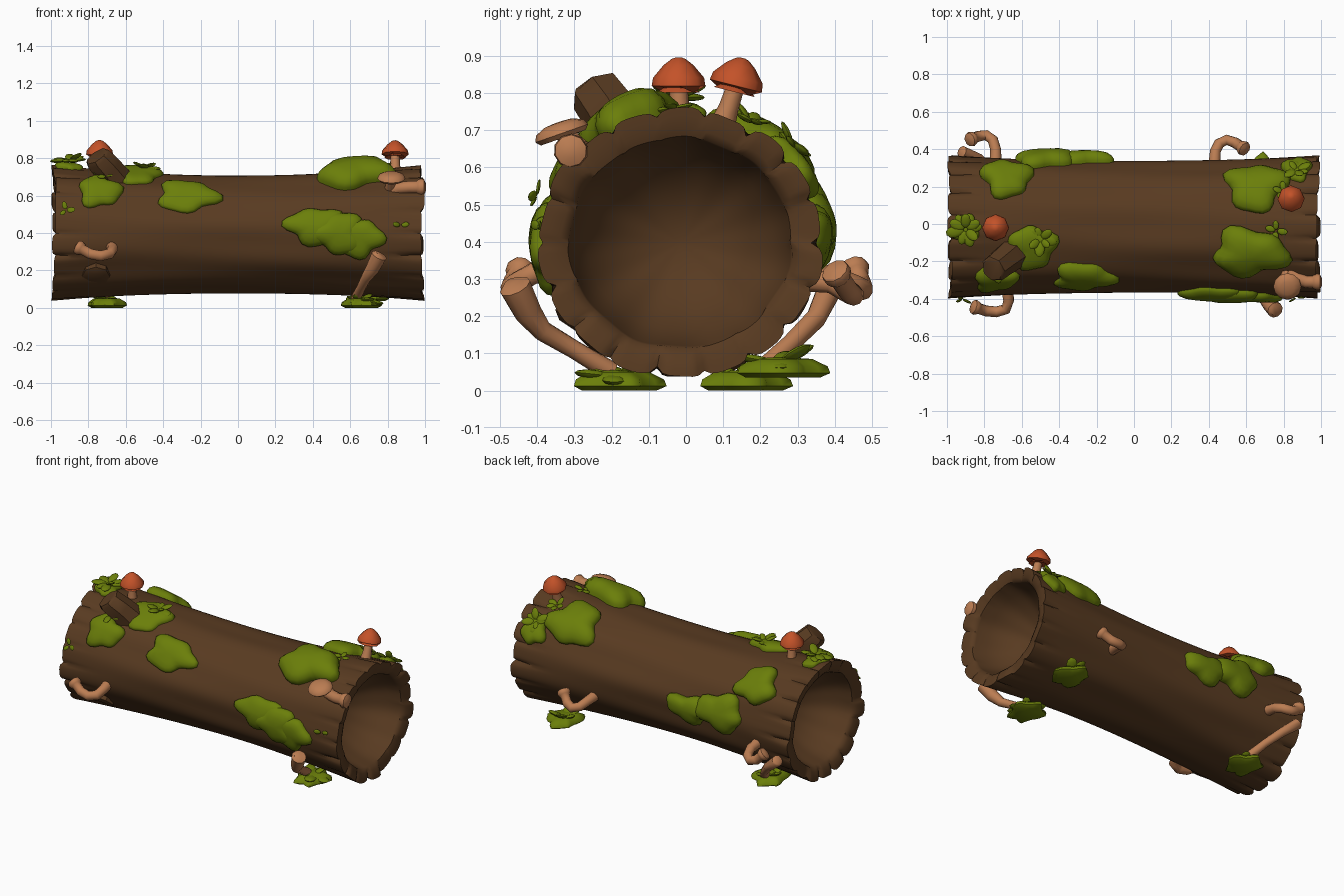
import bpy, bmesh, math, random
from math import sin, cos, pi, radians
from mathutils import Vector, Quaternion

if "Cube" in bpy.data.objects:
    bpy.data.objects.remove(bpy.data.objects["Cube"], do_unlink=True)


def material(name, rgb):
    m = bpy.data.materials.new(name)
    m.use_nodes = True
    m.diffuse_color = (*rgb, 1)
    bsdf = m.node_tree.nodes["Principled BSDF"]
    bsdf.inputs["Base Color"].default_value = (*rgb, 1)
    bsdf.inputs["Roughness"].default_value = 0.9
    return m


BARK = material("bark brown", (0.098, 0.043, 0.015))
MOSS = material("moss green", (0.147, 0.212, 0.003))
RED = material("cap red", (0.55, 0.085, 0.022))
TAN = material("fungus tan", (0.5, 0.205, 0.085))


def skin(bm, rings):
    """Join closed rings of points into a capped surface."""
    loops = [[bm.verts.new(p) for p in ring] for ring in rings]
    for a, b in zip(loops, loops[1:]):
        n = len(a)
        for i in range(n):
            j = (i + 1) % n
            bm.faces.new((a[i], a[j], b[j], b[i]))
    bm.faces.new(loops[0][::-1])
    bm.faces.new(loops[-1])


def finish(name, bm, mat, angle=50):
    bmesh.ops.recalc_face_normals(bm, faces=bm.faces)
    mesh = bpy.data.meshes.new(name)
    bm.to_mesh(mesh)
    bm.free()
    mesh.materials.append(mat)
    ob = bpy.data.objects.new(name, mesh)
    bpy.context.collection.objects.link(ob)
    bpy.ops.object.select_all(action="DESELECT")
    ob.select_set(True)
    bpy.context.view_layer.objects.active = ob
    bpy.ops.object.shade_smooth_by_angle(angle=radians(angle))


def loft(name, pts, radii, mat, sides=10, angle=50):
    """Round tube through points with a radius at each one."""
    pts = [Vector(p) for p in pts]
    bm, rings = bmesh.new(), []
    old, q = Vector((0, 0, 1)), Quaternion()
    for i, (p, r) in enumerate(zip(pts, radii)):
        t = (pts[min(i + 1, len(pts) - 1)] - pts[max(i - 1, 0)]).normalized()
        q = old.rotation_difference(t) @ q
        old = t
        rings.append([p + q @ Vector((r * cos(2 * pi * k / sides), r * sin(2 * pi * k / sides), 0))
                      for k in range(sides)])
    skin(bm, rings)
    finish(name, bm, mat, angle)


# Log body: waisted trunk with grooved, ragged, hollowed ends
random.seed(4)
LOBES = 18
ragged = {s: [random.uniform(0, 0.03) for _ in range(LOBES)] for s in (-1, 1)}
cracks = [random.uniform(0.006, 0.03) for _ in range(LOBES)]


def surface(x, a, lift=0.0, scale=1.0):
    ry, rz = 0.349 + 0.034 * x * x, 0.314 + 0.049 * x * x
    grain = 0.003 * sin(7 * a + 3 * x) + 0.003 * sin(11 * a - 2 * x)
    return Vector((x, -0.015 + ((ry + grain) * scale + lift) * cos(a),
                   0.397 + ((rz + grain) * scale + lift) * sin(a)))


def log_ring(x, scale, rough):
    ring, n = [], LOBES * 8
    side = 1 if x > 0 else -1
    for k in range(n):
        a = 2 * pi * k / n
        groove = (1 - abs(sin(a * LOBES / 2))) ** 3
        edge = max(0, (abs(x) - 0.68) / 0.32) ** 2 * rough
        shift = (ragged[side][k * LOBES // n] * (1 - groove) + 0.025 * groove) * edge
        crack = cracks[(k + 4) * LOBES // n % LOBES]
        ring.append(surface(x - side * shift, a, -crack * edge * groove, scale))
    return ring


# Bowl-shaped hollow, then the rim: each entry is depth, radius scale and raggedness
bowl = [radians(d) for d in (3, 15, 30, 45, 60, 75)]
hollow = [(0.95 - 0.29 * cos(t), 0.78 * sin(t), 0) for t in bowl]
hollow += [(0.945, 0.78, 0), (0.965, 0.79, 0.2), (0.985, 0.85, 0.7), (0.998, 0.94, 1)]
rings = [log_ring(-x, k, rough) for x, k, rough in hollow]
rings += [log_ring(i / 20 - 1, 1, 1) for i in range(41)]
rings += [log_ring(x, k, rough) for x, k, rough in reversed(hollow)]
bm = bmesh.new()
skin(bm, rings)
finish("hollow_log", bm, BARK)

# Broken branch and low knot
loft("branch_stub", [(-0.65, -0.16, 0.68), (-0.70, -0.20, 0.745), (-0.75, -0.24, 0.80), (-0.757, -0.245, 0.81)],
     [0.088, 0.08, 0.075, 0.064], BARK, 7, 40)
loft("bark_knot", [(-0.76, -0.24, 0.23), (-0.76, -0.295, 0.168), (-0.76, -0.299, 0.162)],
     [0.09, 0.075, 0.05], BARK, 8, 40)


# Moss pads hugging the trunk: x, angle from +y, half length, half width, height
def moss_pad(name, x, deg, lx, lw, h, seed):
    rnd = random.Random(seed)
    p1, p2 = rnd.uniform(0, 6), rnd.uniform(0, 6)
    n, rings = 28, []
    for r, up in [(1, -0.015), (1, 0.25), (0.93, 0.55), (0.75, 0.85), (0.5, 0.97), (0.25, 1), (0.05, 1)]:
        ring = []
        for k in range(n):
            f = 2 * pi * k / n
            out = r * (0.94 + 0.12 * sin(3 * f + p1) + 0.1 * sin(5 * f + p2))
            a = radians(deg) + lw * out * sin(f) / 0.36
            px = max(-0.98, min(0.98, x + lx * out * cos(f)))
            bump = 1 + 0.15 * sin(9 * px + p1) * sin(5 * a + p2)
            ring.append(surface(px, a, h * up * bump if up > 0 else up))
        rings.append(ring)
    bm = bmesh.new()
    skin(bm, rings)
    finish(name, bm, MOSS)


pads = [(-0.74, 139, 0.12, 0.11, 0.04), (-0.27, 141, 0.17, 0.12, 0.04),
        (0.41, 173, 0.16, 0.12, 0.04), (0.54, 180, 0.14, 0.13, 0.05), (0.65, 184, 0.13, 0.12, 0.045),
        (0.62, 112, 0.21, 0.14, 0.085), (0.65, 53, 0.17, 0.16, 0.055), (0.87, 35, 0.08, 0.10, 0.035),
        (-0.54, 108, 0.13, 0.13, 0.04), (-0.68, 45, 0.14, 0.13, 0.055),
        (-0.48, 9, 0.17, 0.13, 0.06), (-0.26, 3, 0.16, 0.1, 0.05), (-0.9, 92, 0.07, 0.08, 0.025)]
for i, pad in enumerate(pads):
    moss_pad("moss_pad_%d" % (i + 1), *pad, i + 3)


# Small leaves fanned around a point on a surface
def leaf_cluster(name, centre, normal, count, size, seed):
    rnd = random.Random(seed)
    base = Vector(normal).to_track_quat("Z", "Y")
    bm = bmesh.new()
    for k in range(count):
        spin = Quaternion((0, 0, 1), 2 * pi * k / count + rnd.uniform(-0.3, 0.3))
        tilt = Quaternion((0, 1, 0), rnd.uniform(-0.5, 0.1))
        s = size * rnd.uniform(0.75, 1.1)
        new = bmesh.ops.create_uvsphere(bm, u_segments=10, v_segments=6, radius=1)["verts"]
        for v in new:
            local = Vector((v.co.x * s * 0.5 + s * 0.6, v.co.y * s * 0.32, v.co.z * s * 0.12))
            v.co = Vector(centre) + base @ (spin @ (tilt @ local))
    finish(name, bm, MOSS)


leaf_spots = [(-0.9, 92, 9, 0.09, 0.035), (-0.50, 100, 7, 0.08, 0.03), (0.87, 42, 7, 0.075, 0.03),
              (0.76, 93, 4, 0.065, 0.02), (0.80, 62, 5, 0.065, 0.03), (-0.74, 125, 5, 0.07, 0.04),
              (0.87, 173, 2, 0.045, 0.01), (-0.92, 161, 3, 0.05, 0.03)]
for i, (x, deg, count, size, lift) in enumerate(leaf_spots):
    a = radians(deg)
    leaf_cluster("leaves_%d" % (i + 1), surface(x, a, lift), (0, cos(a), sin(a)), count, size, i)

# Ground moss clumps under the log
clumps = [(0.66, -0.19, 0.0), (-0.71, 0.15, 0.0), (0.69, 0.25, 0.035)]
for i, (x, y, z) in enumerate(clumps):
    rings = []
    for r, h in [(0.8, 0), (1, 0.012), (0.95, 0.03), (0.65, 0.05), (0.1, 0.055)]:
        rings.append([(x + 0.1 * r * cos(f) * (1 + 0.2 * sin(3 * f + i)),
                       y + 0.115 * r * sin(f) * (1 + 0.2 * sin(5 * f)), z + h)
                      for f in [2 * pi * k / 20 for k in range(20)]])
    bm = bmesh.new()
    skin(bm, rings)
    finish("ground_moss_%d" % (i + 1), bm, MOSS)
    leaf_cluster("ground_leaves_%d" % (i + 1), (x, y, z + 0.035), (0, 0, 1), 6, 0.1, i + 30)


# Upright mushrooms: stem and domed cap with a rolled brim
def cap_mushroom(name, base, neck, mat, radius, height, axis, profile, sides=8):
    base, neck, axis = Vector(base), Vector(neck), Vector(axis).normalized()
    loft(name + "_stem", [base, (base + neck) / 2, neck + axis * 0.02], [0.034, 0.027, 0.024], TAN, 8)
    loft(name + "_cap", [neck + axis * height * t for t, _ in profile],
         [radius * r for _, r in profile], mat, sides)


dome = [(0.3, 0.3), (0, 0.78), (0.18, 0.99), (0.42, 0.94), (0.78, 0.55), (0.96, 0.25), (1, 0.1)]
shelf = [(0.1, 0.3), (0, 0.85), (0.3, 1), (0.7, 0.9), (1, 0.5), (1.05, 0.1)]
cap_mushroom("red_mushroom_left", (0.84, 0.10, 0.72), (0.84, 0.13, 0.803), RED, 0.073, 0.094, (0, 0.25, 1), dome)
cap_mushroom("red_mushroom_right", (-0.74, -0.015, 0.70), (-0.74, -0.02, 0.802), RED, 0.073, 0.094, (0, 0, 1), dome)
cap_mushroom("tan_mushroom", (0.81, -0.24, 0.62), (0.82, -0.33, 0.68), TAN, 0.075, 0.042, (0, -0.35, 1), shelf, 12)


# Curled fungi growing out of the sides, each ending in a knob
def curl(name, pts, r=0.029):
    pts = [Vector(p) for p in pts]
    d = (pts[-1] - pts[-2]).normalized()
    knob = [(0, 1.2), (0.5, 1.4), (1.0, 1.3), (1.3, 0.6)]
    path = pts + [pts[-1] + d * r * (t + 0.2) for t, _ in knob]
    loft(name, path, [r * 1.15] + [r] * (len(pts) - 1) + [r * k for _, k in knob], TAN)


curl("curled_fungus_front", [(-0.68, -0.33, 0.33), (-0.67, -0.41, 0.315), (-0.685, -0.455, 0.29),
                             (-0.735, -0.47, 0.277), (-0.79, -0.465, 0.288), (-0.83, -0.452, 0.31)])
curl("curled_fungus_back_left", [(0.43, 0.30, 0.30), (0.435, 0.39, 0.29), (0.455, 0.43, 0.268),
                                 (0.495, 0.45, 0.257), (0.54, 0.435, 0.27), (0.57, 0.415, 0.30)])
curl("curled_fungus_back_right", [(-0.74, 0.31, 0.32), (-0.74, 0.40, 0.305), (-0.755, 0.45, 0.285),
                                  (-0.79, 0.475, 0.272), (-0.83, 0.47, 0.285), (-0.855, 0.46, 0.31)])
curl("curled_fungus_end", [(0.83, -0.26, 0.63), (0.87, -0.29, 0.64), (0.92, -0.31, 0.645), (0.955, -0.31, 0.645)], 0.033)

# Bent stalks rising from the ground moss
loft("ground_stalk_front", [(0.63, -0.20, 0.05), (0.66, -0.30, 0.11), (0.685, -0.385, 0.16), (0.72, -0.425, 0.21),
                            (0.755, -0.46, 0.28), (0.76, -0.462, 0.287)],
     [0.028, 0.025, 0.028, 0.038, 0.044, 0.03], TAN)
loft("ground_stalk_back", [(-0.70, 0.20, 0.05), (-0.76, 0.28, 0.125), (-0.83, 0.35, 0.195), (-0.92, 0.385, 0.27),
                           (-0.925, 0.387, 0.275)],
     [0.028, 0.025, 0.028, 0.034, 0.025], TAN)
